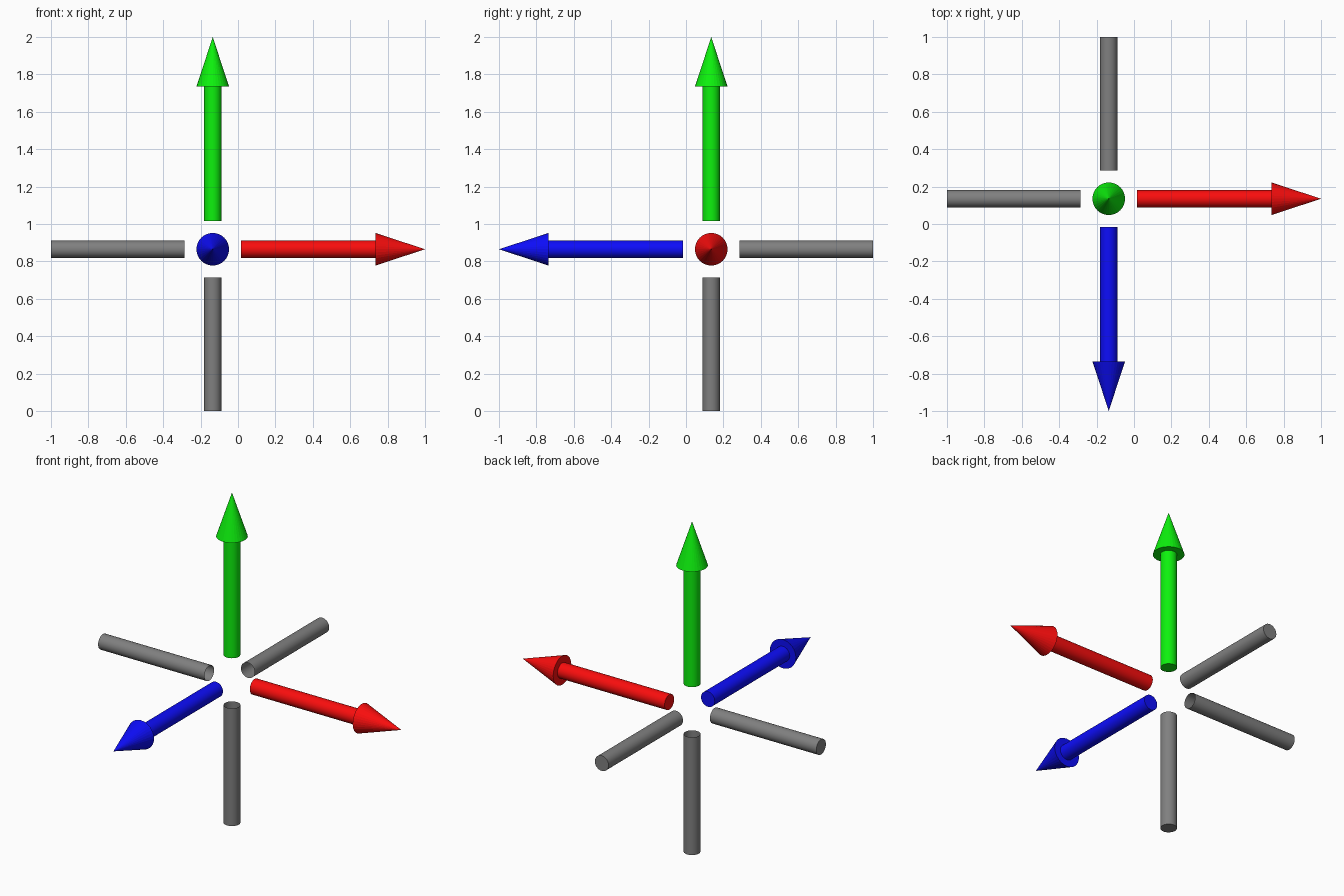
import bpy, bmesh, math
from mathutils import Vector, Matrix

if "Cube" in bpy.data.objects:
    bpy.data.objects.remove(bpy.data.objects["Cube"])

CENTRE = Vector((-0.135, 0.135, 0.865))
GAP, TAIL, HEAD, TIP = 0.152, 0.865, 0.87, 1.135
SHAFT_R, HEAD_R, SIDES = 0.046, 0.087, 32


def cone(bm, r1, r2, a, b):
    """Capped cone or cylinder along z between a and b."""
    bmesh.ops.create_cone(bm, cap_ends=True, cap_tris=False, segments=SIDES,
                          radius1=r1, radius2=r2, depth=b - a,
                          matrix=Matrix.Translation((0, 0, (a + b) / 2)))


def material(name, colour):
    mat = bpy.data.materials.new(name)
    mat.diffuse_color = colour
    mat.use_nodes = True
    mat.node_tree.nodes["Principled BSDF"].inputs["Base Color"].default_value = mat.diffuse_color
    return mat


def finish(name, bm, direction, mat):
    me = bpy.data.meshes.new(name)
    bm.to_mesh(me)
    bm.free()
    ob = bpy.data.objects.new(name, me)
    bpy.context.collection.objects.link(ob)
    ob.location = CENTRE
    ob.rotation_euler = Vector((0, 0, 1)).rotation_difference(direction).to_euler()
    me.materials.append(mat)
    bpy.ops.object.select_all(action='DESELECT')
    ob.select_set(True)
    bpy.context.view_layer.objects.active = ob
    bpy.ops.object.shade_smooth_by_angle(angle=math.radians(30))
    # pointed heads keep flat facets
    for p in me.polygons:
        if p.center.z > HEAD - 0.001:
            p.use_smooth = False


AXES = {
    "red": (Vector((1, 0, 0)), (0.95, 0.004, 0.004, 1)),
    "green": (Vector((0, 0, 1)), (0.004, 0.88, 0.004, 1)),
    "blue": (Vector((0, -1, 0)), (0.004, 0.004, 0.95, 1)),
}
grey = material("grey", (0.215, 0.215, 0.215, 1))

for name, (direction, colour) in AXES.items():
    # coloured arrow: shaft and pointed head
    bm = bmesh.new()
    cone(bm, SHAFT_R, SHAFT_R, GAP, HEAD)
    cone(bm, HEAD_R, 0, HEAD, TIP)
    finish(name + "_arrow", bm, direction, material(name, colour))

    # grey tail on the opposite side, open towards the centre
    bm = bmesh.new()
    cone(bm, SHAFT_R, SHAFT_R, GAP, TAIL)
    inner = [f for f in bm.faces if f.normal.z < -0.9]
    bmesh.ops.delete(bm, geom=inner, context='FACES_ONLY')
    finish(name + "_axis_tail", bm, -direction, grey)
